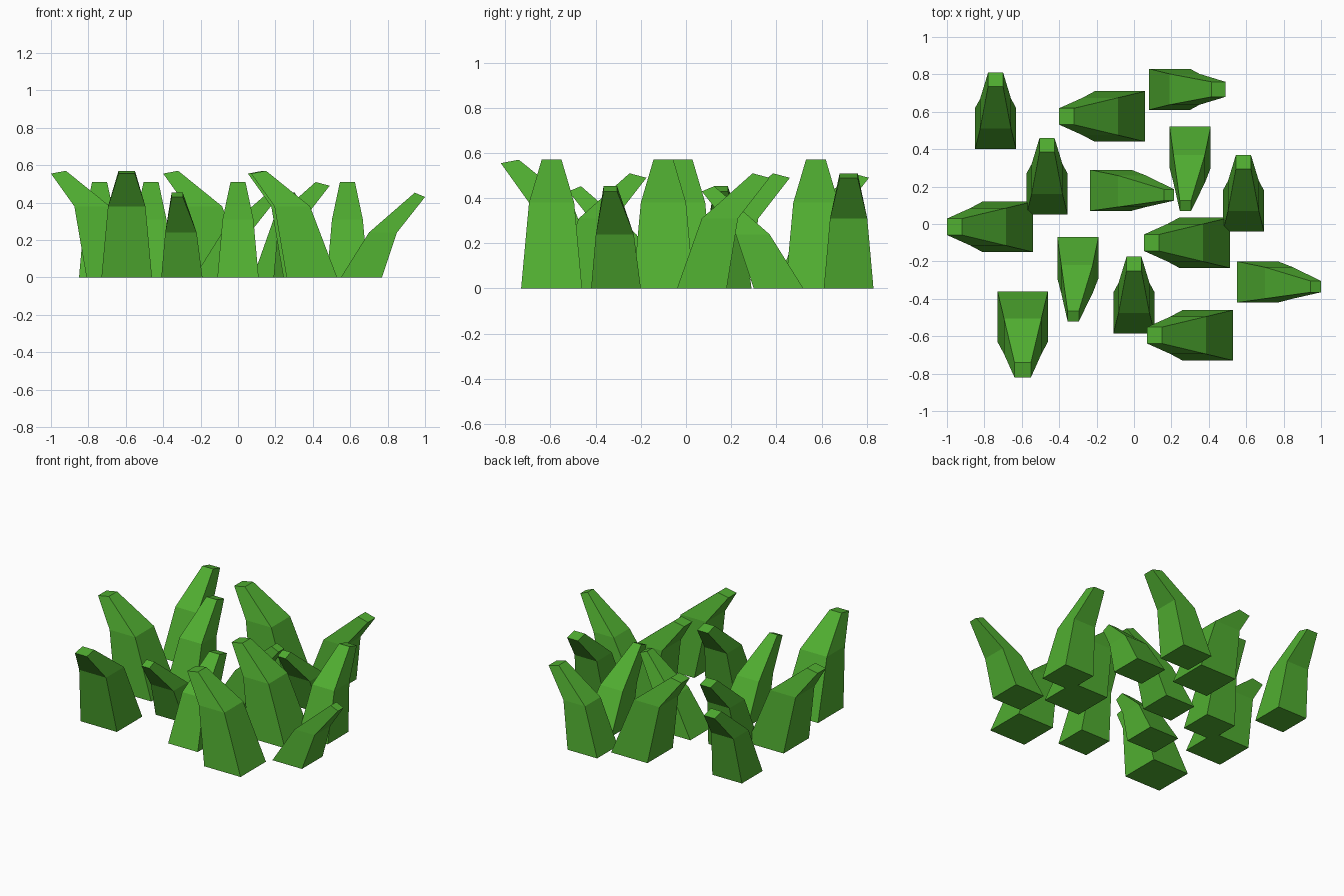
import bpy
from math import radians, cos, sin

if "Cube" in bpy.data.objects:
    bpy.data.objects.remove(bpy.data.objects["Cube"])

green = bpy.data.materials.new("grass_green")
green.diffuse_color = (0.08, 0.42, 0.03, 1)
green.use_nodes = True
green.node_tree.nodes["Principled BSDF"].inputs["Base Color"].default_value = green.diffuse_color

# Blade kinds: three four-sided rings leaning towards +x, origin at base centre.
# Ring = (back x, back z, front x, front z, width, sideways shift)
KINDS = {
    "large": [(-.135, 0, .135, 0, .27, 0), (.01, .38, .20, .38, .20, 0),
              (.245, .57, .325, .555, .088, 0)],
    "medium": [(-.11, 0, .11, 0, .22, 0), (0, .31, .16, .31, .165, 0),
               (.225, .51, .30, .49, .08, 0)],
    "low": [(-.11, 0, .11, 0, .22, 0), (.04, .24, .19, .24, .168, -.005),
            (.285, .453, .34, .43, .06, -.025)],
}


def blade(name, kind, x, y, lean):
    c, s = cos(radians(lean)), sin(radians(lean))
    verts = []
    for bx, bz, fx, fz, w, off in KINDS[kind]:
        for u, v, z in ((bx, -w/2, bz), (fx, -w/2, fz), (fx, w/2, fz), (bx, w/2, bz)):
            v += off
            verts.append((x + u*c - v*s, y + u*s + v*c, z))
    faces = [(3, 2, 1, 0), (8, 9, 10, 11)]
    for r in (0, 4):
        for i in range(4):
            j = (i + 1) % 4
            faces.append((r + i, r + j, r + j + 4, r + i + 4))
    mesh = bpy.data.meshes.new(name)
    mesh.from_pydata(verts, [], faces)
    mesh.materials.append(green)
    bpy.context.collection.objects.link(bpy.data.objects.new(name, mesh))


# Placement of each blade: kind, base centre, lean direction in degrees
BLADES = [
    ("large", -.675, -.015, 180), ("large", -.075, .575, 180),
    ("large", .378, -.10, 180), ("large", .395, -.595, 180),
    ("large", -.595, -.495, 270),
    ("medium", -.74, .51, 90), ("medium", -.465, .16, 90),
    ("medium", .585, .07, 90), ("medium", 0, -.475, 90),
    ("medium", .19, .72, 0),
    ("low", -.125, .18, 0), ("low", .66, -.31, 0),
    ("low", -.30, -.18, 270), ("low", .30, .41, 270),
]
for n, (kind, x, y, lean) in enumerate(BLADES, 1):
    blade(f"{kind}_grass_blade_{n}", kind, x, y, lean)
